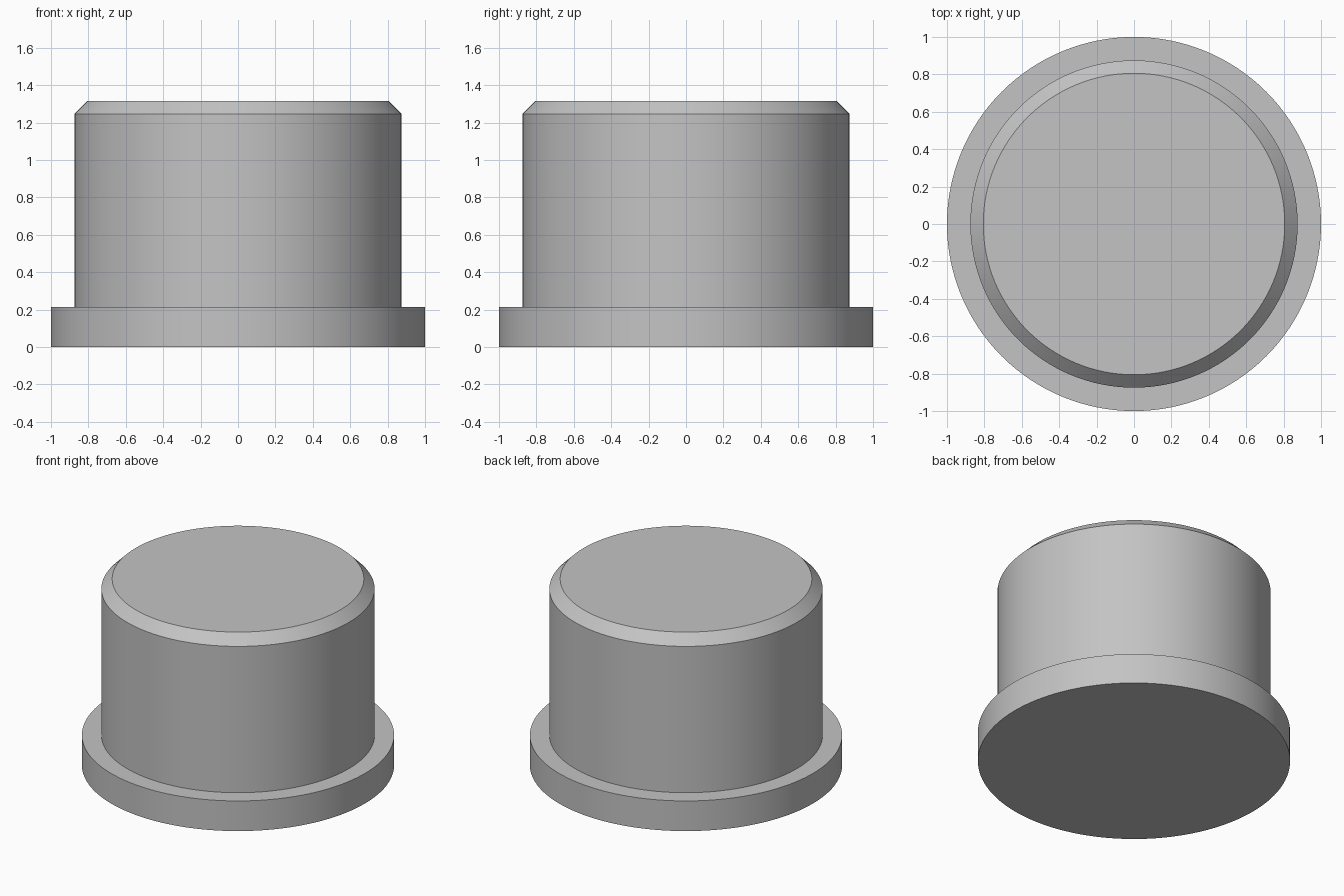
import bpy
import bmesh
from math import radians, tau

SEGMENTS = 128

cube = bpy.data.objects.get("Cube")
if cube:
    bpy.data.objects.remove(cube, do_unlink=True)

# Single grey finish
grey = bpy.data.materials.new("plain_grey")
grey.use_nodes = True
colour = (0.55, 0.55, 0.55, 1.0)
grey.diffuse_color = colour
grey.node_tree.nodes["Principled BSDF"].inputs["Base Color"].default_value = colour

# Half profile (radius, height): flange, straight body, chamfered top
profile = [(1.0, 0.0), (1.0, 0.213), (0.875, 0.213),
           (0.875, 1.247), (0.806, 1.316)]

# Revolve the profile, then close both ends with flat caps
bm = bmesh.new()
verts = [bm.verts.new((r, 0, z)) for r, z in profile]
edges = [bm.edges.new(pair) for pair in zip(verts, verts[1:])]
bmesh.ops.spin(bm, geom=verts + edges, cent=(0, 0, 0), axis=(0, 0, 1),
               angle=tau, steps=SEGMENTS, use_merge=True)
bmesh.ops.remove_doubles(bm, verts=bm.verts[:], dist=0.0001)
bmesh.ops.holes_fill(bm, edges=[e for e in bm.edges if e.is_boundary], sides=0)
bmesh.ops.recalc_face_normals(bm, faces=bm.faces[:])

mesh = bpy.data.meshes.new("flanged_plug")
bm.to_mesh(mesh)
bm.free()
mesh.materials.append(grey)

plug = bpy.data.objects.new("flanged_plug", mesh)
bpy.context.collection.objects.link(plug)

# Smooth round walls with crisp rims
bpy.ops.object.select_all(action="DESELECT")
plug.select_set(True)
bpy.context.view_layer.objects.active = plug
bpy.ops.object.shade_smooth_by_angle(angle=radians(30))
